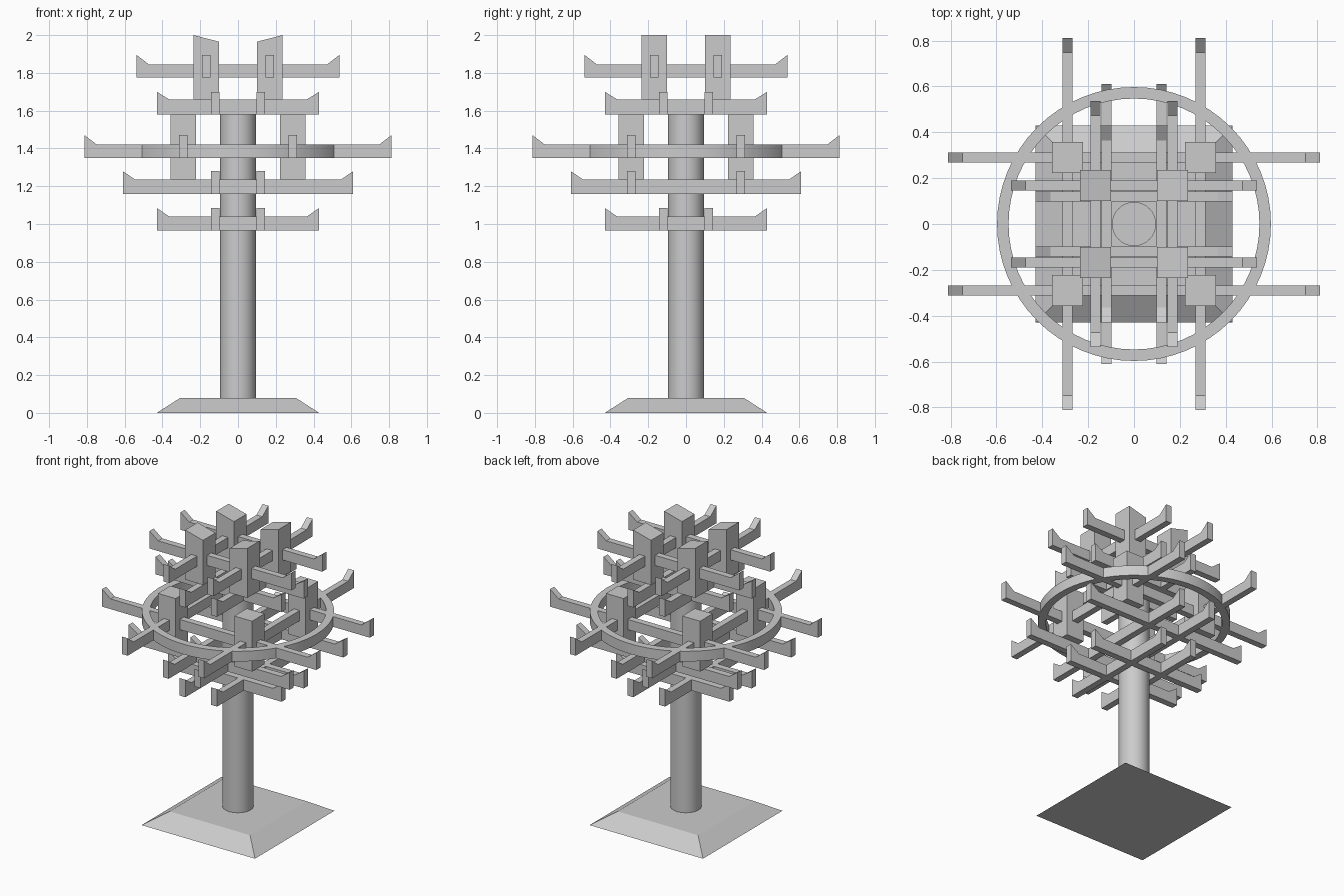
import bpy
import bmesh
import math

cube = bpy.data.objects.get("Cube")
if cube:
    bpy.data.objects.remove(cube)

grey = bpy.data.materials.new("plain grey")
grey.use_nodes = True
grey.diffuse_color = (0.6, 0.6, 0.6, 1)
grey.node_tree.nodes["Principled BSDF"].inputs["Base Color"].default_value = (0.6, 0.6, 0.6, 1)


def finish(name, bm, smooth=False):
    bmesh.ops.recalc_face_normals(bm, faces=bm.faces[:])
    mesh = bpy.data.meshes.new(name)
    bm.to_mesh(mesh)
    bm.free()
    mesh.materials.append(grey)
    obj = bpy.data.objects.new(name, mesh)
    bpy.context.collection.objects.link(obj)
    if smooth:
        bpy.ops.object.select_all(action='DESELECT')
        obj.select_set(True)
        bpy.context.view_layer.objects.active = obj
        bpy.ops.object.shade_smooth_by_angle(angle=math.radians(35))
    return obj


def extrude_profile(bm, points, vector):
    """Make a solid by sweeping a closed outline along a vector."""
    face = bm.faces.new([bm.verts.new(p) for p in points])
    geom = bmesh.ops.extrude_face_region(bm, geom=[face])["geom"]
    verts = [v for v in geom if isinstance(v, bmesh.types.BMVert)]
    bmesh.ops.translate(bm, verts=verts, vec=vector)


BEAM_WIDTH, FLARE_RUN = 0.044, 0.065


def beam(name, along_x, offset, half, z, top, tip):
    """Bracket arm with upswept ends."""
    flat = half - FLARE_RUN
    outline = [(-half, z), (half, z), (half, tip), (flat, top), (-flat, top), (-half, tip)]
    side = offset - BEAM_WIDTH / 2
    bm = bmesh.new()
    if along_x:
        extrude_profile(bm, [(u, side, h) for u, h in outline], (0, BEAM_WIDTH, 0))
    else:
        extrude_profile(bm, [(side, u, h) for u, h in outline], (BEAM_WIDTH, 0, 0))
    finish(name, bm)


def posts(name, centre, width, z, inner_top, outer_top):
    """Four square posts, tops may rise outward."""
    a, b = centre - width / 2, centre + width / 2
    for sx in (-1, 1):
        for sy in (-1, 1):
            bm = bmesh.new()
            outline = [(a, z), (b, z), (b, outer_top), (a, inner_top)]
            extrude_profile(bm, [(sx * u, sy * a, h) for u, h in outline], (0, sy * width, 0))
            finish(f"{name}_{'left' if sx > 0 else 'right'}_{'back' if sy > 0 else 'front'}", bm)


# Sloped square base
bm = bmesh.new()
bmesh.ops.create_cube(bm, size=1)
for v in bm.verts:
    half = 0.305 if v.co.z > 0 else 0.43
    v.co = (math.copysign(half, v.co.x), math.copysign(half, v.co.y), 0.08 if v.co.z > 0 else 0)
finish("base", bm)

# Round column
bm = bmesh.new()
bmesh.ops.create_cone(bm, cap_ends=True, segments=32, radius1=0.096, radius2=0.096, depth=1.54)
bmesh.ops.translate(bm, verts=bm.verts[:], vec=(0, 0, 0.81))
finish("column", bm, smooth=True)

# Bracket tiers: y of lengthwise arms, x of crosswise arms, half length, bottom, top, tip
tiers = [
    ("lowest", 0.12, 0.12, 0.43, 0.965, 1.04, 1.085),
    ("lower", 0.29, 0.12, 0.61, 1.16, 1.235, 1.28),
    ("middle", 0.29, 0.29, 0.812, 1.35, 1.42, 1.47),
    ("upper", 0.12, 0.12, 0.43, 1.58, 1.66, 1.70),
    ("top", 0.168, 0.168, 0.537, 1.775, 1.845, 1.895),
]
for tier, y, x, half, z, top, tip in tiers:
    for s in (-1, 1):
        beam(f"{tier}_arm_{'back' if s > 0 else 'front'}", True, s * y, half, z, top, tip)
        beam(f"{tier}_arm_{'left' if s > 0 else 'right'}", False, s * x, half, z, top, tip)

# Posts between the tiers
posts("outer_post", 0.29, 0.135, 1.235, 1.58, 1.58)
posts("inner_post", 0.168, 0.135, 1.66, 1.965, 2.0)

# Flat ring around the middle tier
bm = bmesh.new()
section = [(0.547, 1.35), (0.597, 1.35), (0.597, 1.42), (0.547, 1.42)]
face = bm.faces.new([bm.verts.new((r, 0, h)) for r, h in section])
edges = face.edges[:]
bmesh.ops.delete(bm, geom=[face], context='FACES_ONLY')
bmesh.ops.spin(bm, geom=bm.verts[:] + bm.edges[:], cent=(0, 0, 0), axis=(0, 0, 1),
               angle=math.tau, steps=64, use_merge=False)
bmesh.ops.remove_doubles(bm, verts=bm.verts[:], dist=0.0005)
finish("ring", bm, smooth=True)
